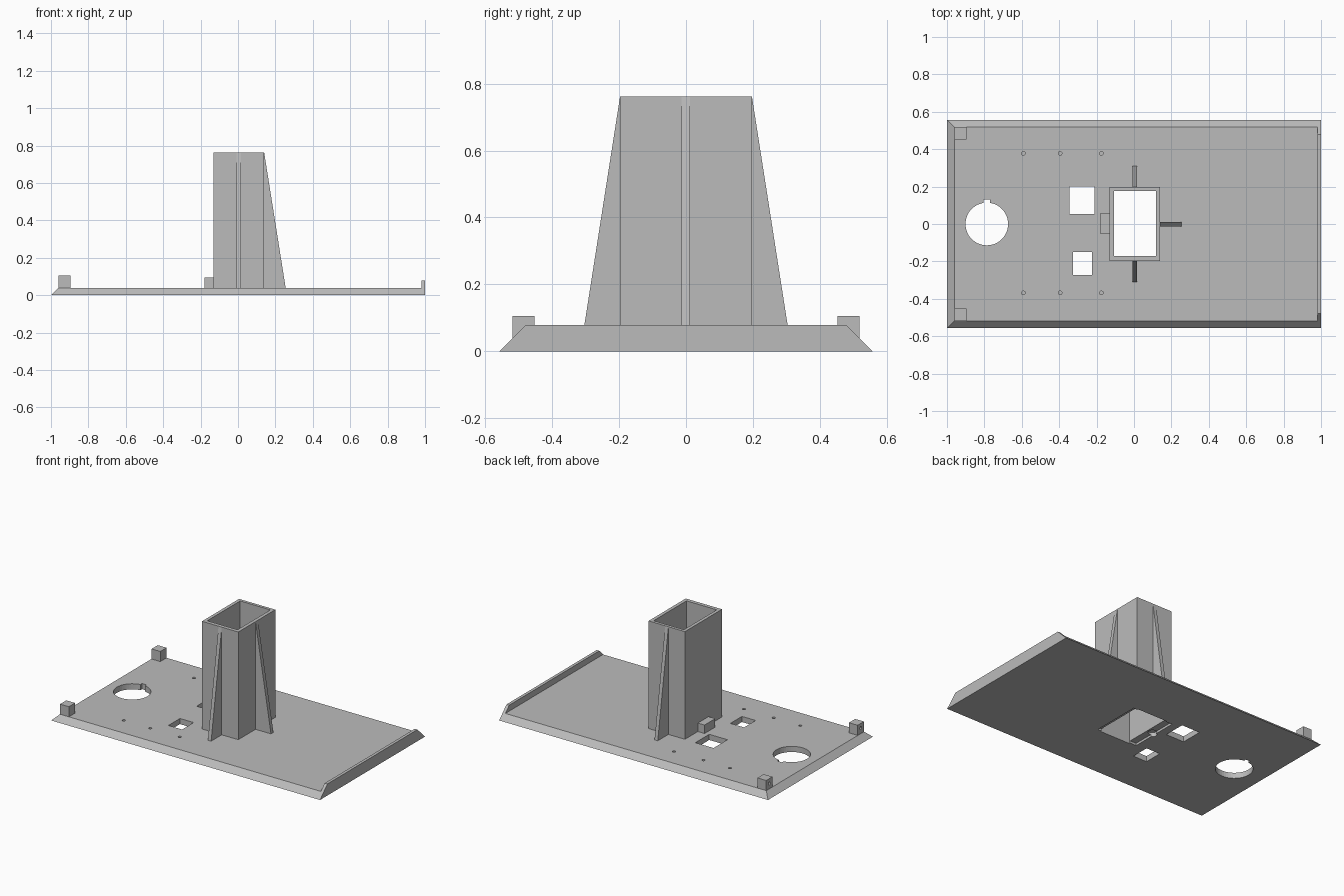
import bpy
import bmesh
from math import pi
from mathutils import Matrix

default_cube = bpy.data.objects.get("Cube")
if default_cube:
    bpy.data.objects.remove(default_cube, do_unlink=True)

GREY = (0.5, 0.5, 0.5, 1)
grey = bpy.data.materials.new("plain grey")
grey.use_nodes = True
grey.diffuse_color = GREY
grey.node_tree.nodes["Principled BSDF"].inputs["Base Color"].default_value = GREY

T = 0.038      # plate thickness
TOP = 0.762    # tower height


def finish(name, bm):
    bmesh.ops.recalc_face_normals(bm, faces=bm.faces)
    mesh = bpy.data.meshes.new(name)
    bm.to_mesh(mesh)
    bm.free()
    mesh.materials.append(grey)
    obj = bpy.data.objects.new(name, mesh)
    bpy.context.collection.objects.link(obj)
    return obj


def box(name, x, y, z):
    bm = bmesh.new()
    bmesh.ops.create_cube(bm, size=1)
    for v in bm.verts:
        v.co = [r[0] if c < 0 else r[1] for c, r in zip(v.co, (x, y, z))]
    return finish(name, bm)


def cylinder(name, centre, radius, depth, sides=16, along_x=False):
    bm = bmesh.new()
    turn = Matrix.Rotation(pi / 2, 4, "Y") if along_x else Matrix()
    bmesh.ops.create_cone(bm, cap_ends=True, segments=sides, radius1=radius,
                          radius2=radius, depth=depth,
                          matrix=Matrix.Translation(centre) @ turn)
    return finish(name, bm)


def extrude(name, points, offset):
    """Prism swept from a planar outline."""
    bm = bmesh.new()
    face = bm.faces.new([bm.verts.new(p) for p in points])
    swept = bmesh.ops.extrude_face_region(bm, geom=[face])["geom"]
    bmesh.ops.translate(bm, vec=offset,
                        verts=[g for g in swept if isinstance(g, bmesh.types.BMVert)])
    return finish(name, bm)


def cut(target, cutters):
    for cutter in cutters:
        mod = target.modifiers.new("cut", "BOOLEAN")
        mod.operation = "DIFFERENCE"
        mod.solver = "EXACT"
        mod.object = cutter
        bpy.context.view_layer.objects.active = target
        bpy.ops.object.modifier_apply(modifier=mod.name)
        bpy.data.objects.remove(cutter, do_unlink=True)


# Base plate: sides and one end slope inwards
plate = box("base_plate", (-1, 1), (-0.557, 0.557), (0, T))
for v in plate.data.vertices:
    if v.co.z > T / 2:
        v.co.y *= 0.519 / 0.557
        if v.co.x < 0:
            v.co.x = -0.961

# Raised lip along the square end
extrude("end_lip", [(0.98, -0.519, T), (0.98, 0.519, T),
                    (0.98, 0.479, 0.078), (0.98, -0.479, 0.078)], (0.02, 0, 0))

# Plate openings
through = (-0.1, 0.2)
holes = [
    cylinder("round_cutter", (-0.787, 0, 0), 0.114, 0.4, 48),
    box("notch_cutter", (-0.805, -0.77), (0, 0.13), through),
    box("large_window_cutter", (-0.345, -0.21), (0.053, 0.2), through),
    box("small_window_cutter", (-0.327, -0.225), (-0.273, -0.15), through),
    box("shaft_cutter", (-0.108, 0.117), (-0.172, 0.177), through),
    box("recess_cutter", (-0.155, 0.145), (-0.165, 0.17), (-0.1, 0.015)),
    cylinder("socket_cutter", (-0.145, 0, 0), 0.027, 0.056, 24),
]
for hx in (-0.592, -0.395, -0.175):
    for hy in (-0.368, 0.378):
        holes.append(cylinder("screw_cutter", (hx, hy, T), 0.01, 0.04))
cut(plate, holes)

# Hollow rectangular tower
tower = box("tower", (-0.13, 0.14), (-0.197, 0.197), (T, TOP))
cut(tower, [box("tower_cutter", (-0.108, 0.117), (-0.172, 0.177), (-0.1, 1))])

# Tapered ribs bracing three tower walls
for side, name in ((-1, "front_rib"), (1, "back_rib")):
    extrude(name, [(-0.007, side * 0.197, T), (-0.007, side * 0.31, T),
                   (-0.007, side * 0.197, TOP)], (0.024, 0, 0))
extrude("side_rib", [(0.14, -0.014, T), (0.255, -0.014, T),
                     (0.14, -0.014, TOP)], (0, 0.026, 0))

# Small block at the tower foot
box("foot_block", (-0.18, -0.13), (-0.053, 0.06), (T, 0.095))

# Corner posts, each with a blind hole in the outer face
for side, name in ((-1, "front_post"), (1, "back_post")):
    post = box(name, (-0.96, -0.895), sorted((side * 0.453, side * 0.519)), (T, 0.106))
    cut(post, [cylinder("post_cutter", (-0.96, side * 0.486, 0.074), 0.01, 0.08,
                        along_x=True)])
